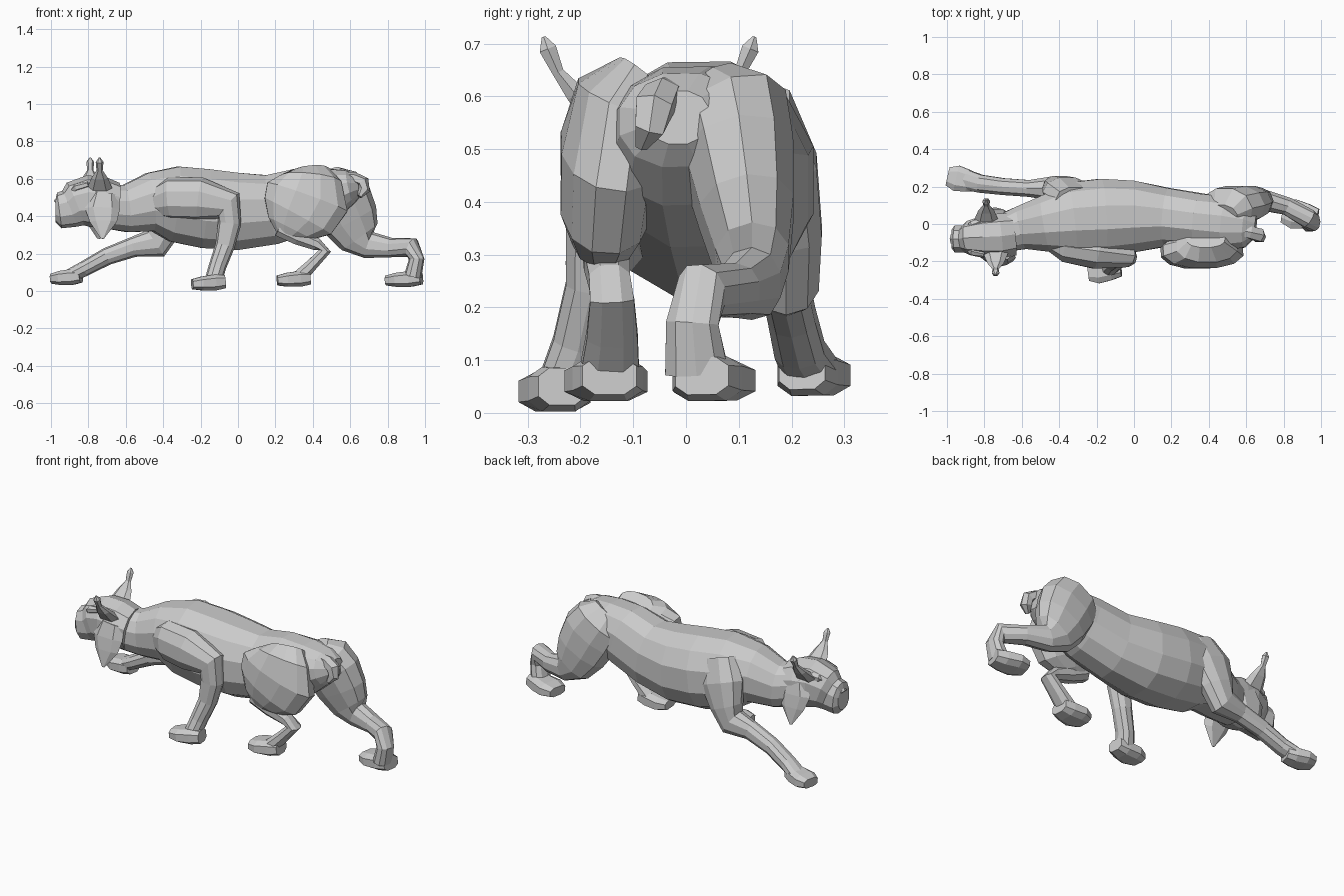
import bpy, bmesh
from math import sin, cos, pi
from mathutils import Vector


def loft(name, rings, sides=8, power=0.9):
    """Faceted tube through rings (x, y, z, half width, half depth)."""
    bm = bmesh.new()
    pts = [Vector(r[:3]) for r in rings]
    loops = []
    for i, r in enumerate(rings):
        t = (pts[min(i + 1, len(pts) - 1)] - pts[max(i - 1, 0)]).normalized()
        side = Vector((0, 1, 0))
        side = (side - t * side.dot(t)).normalized()
        up = t.cross(side)
        loop = []
        for k in range(sides):
            a = 2 * pi * (k + 0.5) / sides
            c, s = cos(a), sin(a)
            c = abs(c) ** power * (1 if c > 0 else -1)
            s = abs(s) ** power * (1 if s > 0 else -1)
            loop.append(bm.verts.new(pts[i] + side * c * r[3] * 1.04 + up * s * r[4] * 1.04))
        loops.append(loop)
    for p, q in zip(loops, loops[1:]):
        for k in range(sides):
            n = (k + 1) % sides
            bm.faces.new((p[k], p[n], q[n], q[k]))
    bm.faces.new(loops[0])
    bm.faces.new(loops[-1])
    bmesh.ops.recalc_face_normals(bm, faces=bm.faces)
    me = bpy.data.meshes.new(name)
    bm.to_mesh(me)
    bm.free()
    ob = bpy.data.objects.new(name, me)
    bpy.context.collection.objects.link(ob)
    return ob


def paw(name, heel, toe, z, w=0.07):
    """Blocky paw from heel (x, y) to toe (x, y)."""
    h, d = Vector(heel), Vector(toe) - Vector(heel)
    shape = ((0, .05, .65, .036), (.3, .045, .85, .043),
             (.7, .04, 1, .038), (1, .036, .72, .027))
    return loft(name, [(*(h + d * f), z + dz, w * k, b) for f, dz, k, b in shape], 8, .7)


def merge(base, parts):
    """Fuse overlapping parts into one skin."""
    for p in parts:
        m = base.modifiers.new("fuse", 'BOOLEAN')
        m.operation, m.solver, m.object = 'UNION', 'EXACT', p
        m.use_self = True
    bpy.context.view_layer.update()
    dg = bpy.context.evaluated_depsgraph_get()
    me = bpy.data.meshes.new_from_object(base.evaluated_get(dg))
    base.modifiers.clear()
    base.data = me
    for p in parts:
        bpy.data.objects.remove(p)


# torso and neck
body = loft("body", [
    (-.70, -.05, .45, .10, .115), (-.60, -.02, .44, .115, .125),
    (-.47, .00, .475, .15, .155), (-.34, .025, .465, .195, .20),
    (-.17, .035, .44, .205, .21), (.00, .04, .425, .19, .205),
    (.18, .035, .435, .155, .185), (.36, .015, .485, .145, .175),
    (.50, .00, .525, .145, .135), (.60, -.01, .555, .115, .09),
    (.65, -.015, .56, .06, .05)], 12)

# head and muzzle
head = loft("head", [
    (-.975, -.08, .43, .05, .06), (-.955, -.08, .43, .072, .092),
    (-.90, -.08, .44, .072, .10), (-.87, -.075, .465, .092, .118),
    (-.80, -.07, .48, .115, .133), (-.72, -.065, .475, .122, .13),
    (-.65, -.055, .465, .115, .11)], 10)
loft("nose", [(-.975, -.08, .47, .025, .015), (-.93, -.08, .51, .03, .025),
              (-.86, -.075, .565, .035, .025)], 6)

# ears with tufts, cheek ruffs and brows, one per side
for s, tag in ((-1, "right"), (1, "left")):
    x, y = -.765 - .025 * s, -.07
    loft("ear_" + tag, [
        (x, y + s * .085, .55, .03, .065), (x, y + s * .14, .605, .02, .042),
        (x, y + s * .172, .645, .012, .016), (x, y + s * .192, .69, .018, .02),
        (x, y + s * .20, .713, .004, .004)], 6)
    x = -.735 - .01 * s
    loft("cheek_ruff_" + tag, [
        (x + .01, y + s * .09, .52, .03, .07), (x, y + s * .11, .44, .032, .09),
        (x + .005, y + s * .13, .37, .022, .07), (x, y + s * .155, .28, .004, .008)], 6)
    loft("brow_" + tag, [(-.90, y - .01 + s * .03, .52, .02, .015),
                         (-.86, y - .005 + s * .07, .555, .025, .02),
                         (-.80, y + s * .09, .57, .015, .015)], 6)

# short tail
tail = loft("tail", [
    (.55, -.03, .61, .03, .025), (.62, -.045, .605, .035, .03),
    (.67, -.06, .58, .038, .033), (.675, -.07, .54, .03, .03),
    (.65, -.085, .505, .012, .012)], 6)

# right front leg, standing
arm_r = loft("right_front_leg", [
    (-.46, -.08, .47, .05, .07), (-.36, -.12, .495, .085, .11),
    (-.20, -.145, .49, .095, .112), (-.05, -.17, .455, .062, .085),
    (-.045, -.175, .36, .053, .06), (-.07, -.18, .24, .048, .05),
    (-.11, -.205, .13, .048, .045), (-.13, -.23, .06, .048, .045)], 10)
paw("right_front_paw", (-.07, -.235), (-.245, -.255), 0)

# left front leg, reaching forward
arm_l = loft("left_front_leg", [
    (-.32, .13, .58, .07, .10), (-.36, .17, .46, .08, .13),
    (-.40, .19, .34, .068, .095), (-.44, .19, .255, .062, .08),
    (-.56, .19, .235, .045, .052), (-.70, .20, .185, .045, .045),
    (-.82, .215, .12, .048, .04), (-.91, .24, .075, .055, .035)], 10)
paw("left_front_paw", (-.84, .22), (-.995, .255), .03)

# right hind leg, folded under
thigh_r = loft("right_thigh", [
    (.385, -.085, .64, .05, .10), (.39, -.12, .595, .09, .16),
    (.37, -.142, .50, .094, .225), (.32, -.152, .40, .085, .20),
    (.28, -.155, .335, .06, .13), (.27, -.155, .30, .04, .07)], 12)
shank_r = loft("right_hind_shank", [
    (.22, -.155, .34, .045, .05), (.32, -.15, .29, .045, .045),
    (.42, -.145, .25, .04, .035), (.465, -.14, .215, .043, .033),
    (.40, -.14, .145, .05, .032), (.33, -.145, .075, .058, .04)])
paw("right_hind_paw", (.385, -.145), (.21, -.155), .02, .08)

# left hind leg, stretched back
thigh_l = loft("left_thigh", [
    (.47, .05, .61, .06, .09), (.50, .085, .555, .11, .15),
    (.55, .10, .48, .105, .165), (.60, .115, .38, .09, .15),
    (.65, .125, .29, .07, .115), (.70, .125, .245, .055, .07),
    (.82, .095, .232, .048, .05), (.93, .03, .232, .05, .052),
    (.955, .012, .17, .05, .04), (.935, .02, .08, .06, .045)], 10)
paw("left_hind_paw", (.98, .03), (.795, .065), .02, .08)

merge(body, [head, tail, arm_r, arm_l, thigh_r, shank_r, thigh_l])
